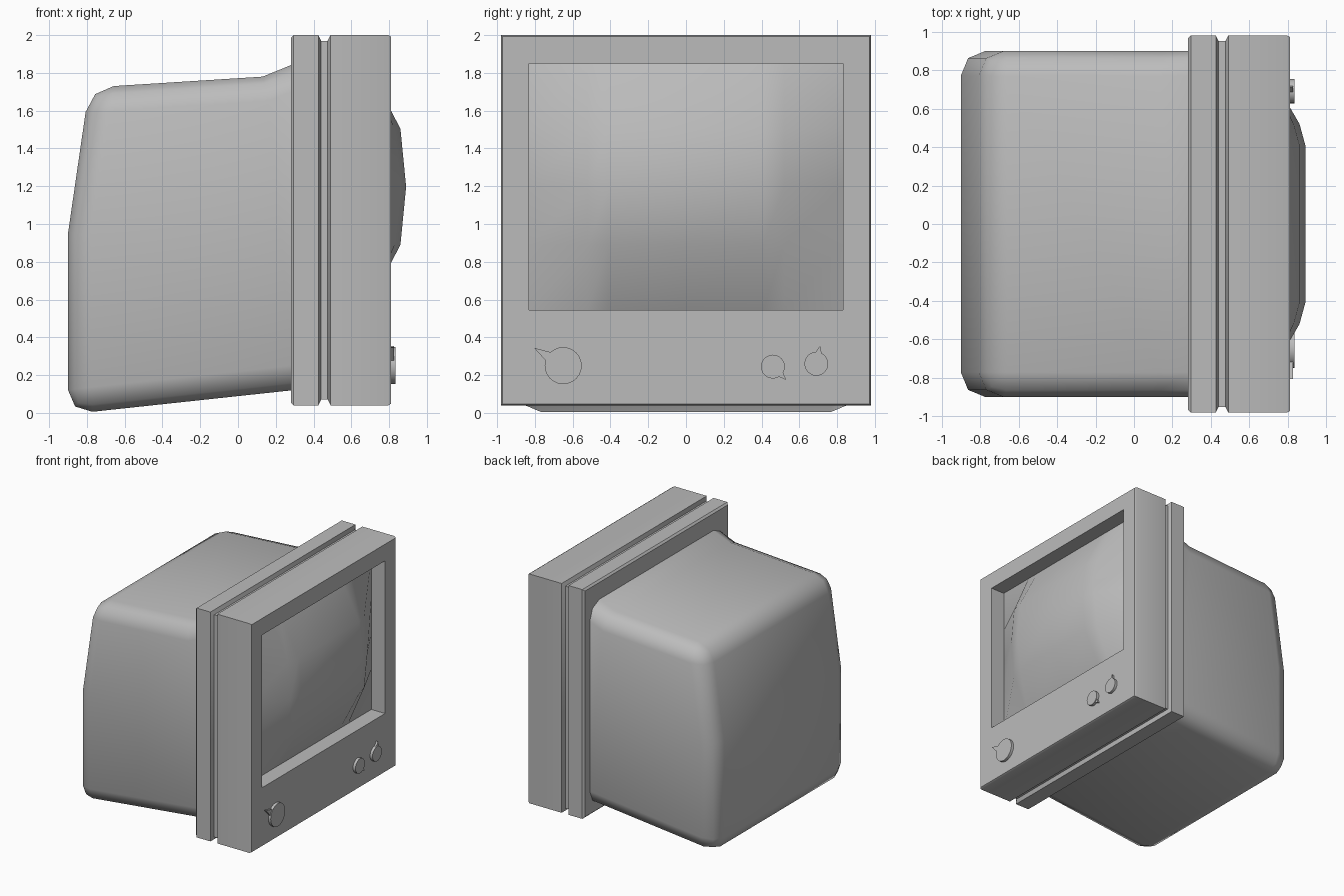
import bpy, bmesh, math
from mathutils import Vector

if "Cube" in bpy.data.objects:
    bpy.data.objects.remove(bpy.data.objects["Cube"])

grey = bpy.data.materials.new("casing grey")
grey.diffuse_color = (0.5, 0.5, 0.5, 1)
grey.use_nodes = True
grey.node_tree.nodes["Principled BSDF"].inputs["Base Color"].default_value = grey.diffuse_color


def finish(name, bm, angle=40):
    bmesh.ops.recalc_face_normals(bm, faces=bm.faces)
    mesh = bpy.data.meshes.new(name)
    bm.to_mesh(mesh)
    bm.free()
    mesh.materials.append(grey)
    ob = bpy.data.objects.new(name, mesh)
    bpy.context.collection.objects.link(ob)
    bpy.ops.object.select_all(action='DESELECT')
    ob.select_set(True)
    bpy.context.view_layer.objects.active = ob
    bpy.ops.object.shade_smooth_by_angle(angle=math.radians(angle))
    return ob


def prism(bm, points, offset):
    """Extrude a flat polygon along an offset."""
    face = bm.faces.new([bm.verts.new(p) for p in points])
    out = bmesh.ops.extrude_face_region(bm, geom=[face], use_keep_orig=True)
    moved = [v for v in out["geom"] if isinstance(v, bmesh.types.BMVert)]
    bmesh.ops.translate(bm, verts=moved, vec=offset)


# Rear housing: sloped side profile with rounded outer edges
bm = bmesh.new()
side = [(.29, 1.845), (.13, 1.78), (-.788, 1.722), (-.9, .95), (-.9, -.008), (.29, .12)]
prism(bm, [(x, -.9, z) for x, z in side], (0, 1.8, 0))
bmesh.ops.recalc_face_normals(bm, faces=bm.faces)


def is_rounded(e):
    a, b = (v.co for v in e.verts)
    if a.x > .2 and b.x > .2:
        return False
    across = abs(a.y - b.y) > .1
    return not (across and (a.x > 0 or abs(a.z - .95) < .01))


bmesh.ops.bevel(bm, geom=[e for e in bm.edges if is_rounded(e)], offset=.13,
                segments=2, profile=.5, affect='EDGES', clamp_overlap=True)
finish("rear_housing", bm, 50)

# Front frame: rectangular rings with a groove, then the screen recess
bm = bmesh.new()


def ring(x, y0, y1, z0, z1):
    return [bm.verts.new((x, y, z)) for y, z in
            ((y0, z0), (y1, z0), (y1, z1), (y0, z1))]


profile = [(.28, .015), (.295, 0), (.425, 0), (.44, .03), (.475, .03),
           (.49, 0), (.795, 0), (.81, .008)]
rings = [ring(x, -.98 + d, .98 - d, .04 + d, 2 - d) for x, d in profile]
rings += [ring(x, -.83, .83, .545, 1.85) for x in (.81, .66)]
for a, b in zip(rings, rings[1:]):
    for i in range(4):
        j = (i + 1) % 4
        bm.faces.new((a[i], a[j], b[j], b[i]))
bm.faces.new(rings[0])
finish("front_frame", bm)

# Domed screen glass
bm = bmesh.new()
ys = [(-.83, .21), (-.52, .03), (-.41, 0), (0, 0), (.41, 0), (.52, .03), (.83, .21)]
zs = [(.545, .18), (.89, .03), (1.197, 0), (1.504, .03), (1.85, .18)]
grid = [[bm.verts.new((max(.89 - a - b, .68) if .6 < z < 1.8 and abs(y) < .8 else .68, y, z))
         for y, a in ys] for z, b in zs]
for r0, r1 in zip(grid, grid[1:]):
    for i in range(len(ys) - 1):
        bm.faces.new((r0[i], r0[i + 1], r1[i + 1], r1[i]))
ob = finish("screen", bm, 60)
if sum(p.normal.x for p in ob.data.polygons) < 0:
    ob.data.flip_normals()

# Control knobs: a disc with a tapered pointer
knobs = {"large_knob": (-.65, .25, .098, (-.805, .345)),
         "small_knob_inner": (.46, .245, .063, (.53, .175)),
         "small_knob_outer": (.69, .26, .063, (.71, .355))}
for name, (y, z, r, tip) in knobs.items():
    bm = bmesh.new()
    turns = [math.tau * i / 24 for i in range(24)]
    prism(bm, [(.805, y + r * math.cos(t), z + r * math.sin(t)) for t in turns], (.028, 0, 0))
    d = Vector((tip[0] - y, tip[1] - z)).normalized()
    base, n = Vector((y, z)) + d * r * .9, Vector((-d.y, d.x)) * r * .28
    prism(bm, [(.805, *(base + n)), (.805, *(base - n)), (.805, *tip)], (.022, 0, 0))
    finish(name, bm)
